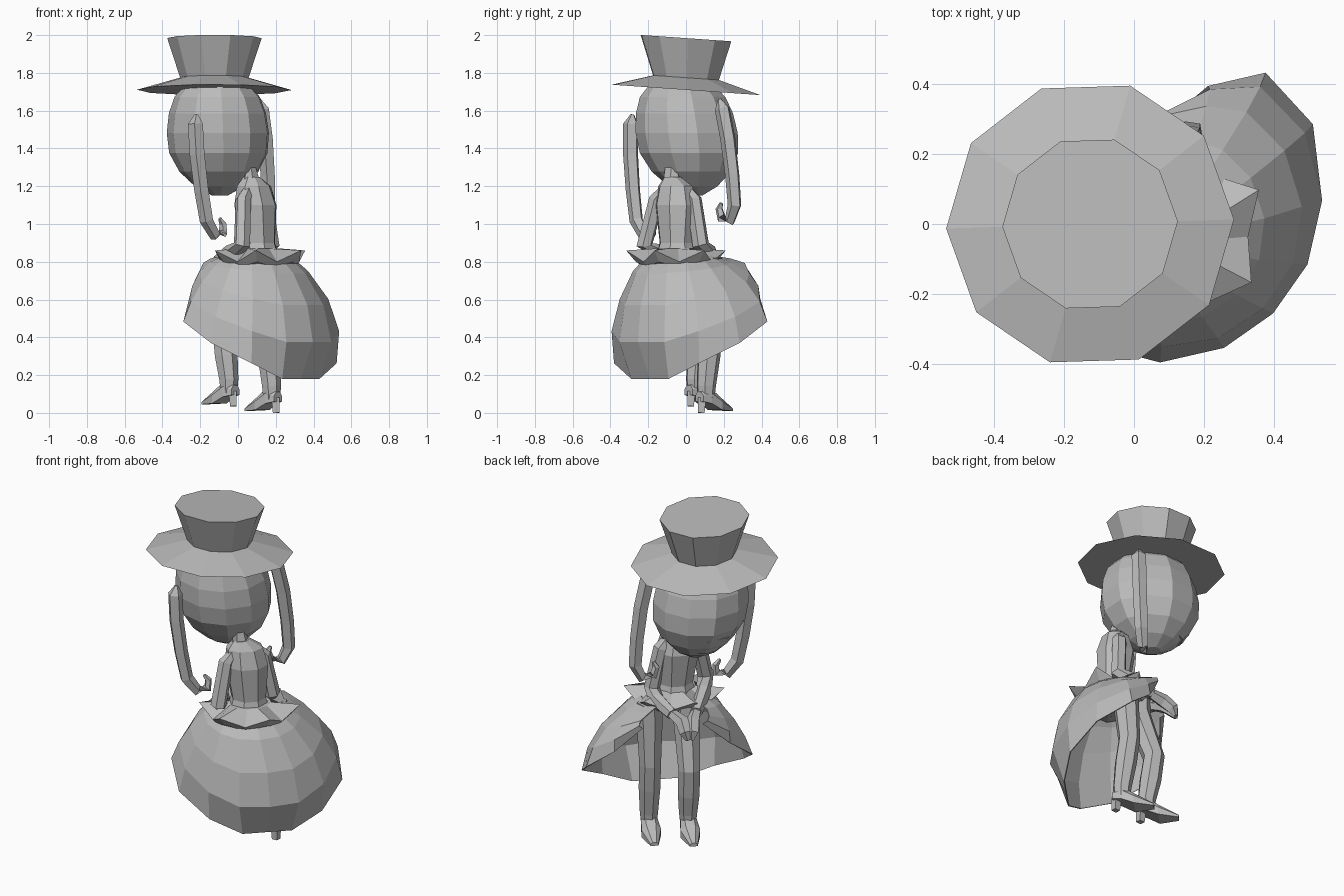
import bpy, bmesh
from math import sin, cos, pi, radians
from mathutils import Vector

if "Cube" in bpy.data.objects:
    bpy.data.objects.remove(bpy.data.objects["Cube"])

shade = 0.5
grey = bpy.data.materials.new("plain_grey")
grey.use_nodes = True
grey.diffuse_color = (shade, shade, shade, 1)
grey.node_tree.nodes["Principled BSDF"].inputs["Base Color"].default_value = (shade, shade, shade, 1)

# The figure is turned diagonally: side = sideways, fwd = the way it faces
diagonal = 0.5 ** 0.5


def place(side, fwd, z):
    return Vector((diagonal * (side - fwd), diagonal * (side + fwd), z))


def lerp(start, end, amount):
    return start + (end - start) * amount


def circle_angles(count, turn=0.0):
    return [2 * pi * (i + turn) / count for i in range(count)]


def loft(name, rings, closed=True, caps=True, thickness=0.0):
    """Skin a row of matching cross-sections."""
    bm = bmesh.new()
    rows = [[bm.verts.new(point) for point in ring] for ring in rings]
    count = len(rows[0])
    for lower, upper in zip(rows, rows[1:]):
        for i in range(count if closed else count - 1):
            j = (i + 1) % count
            bm.faces.new((lower[i], lower[j], upper[j], upper[i]))
    if caps:
        bm.faces.new(rows[0])
        bm.faces.new(rows[-1])
    bmesh.ops.recalc_face_normals(bm, faces=bm.faces)
    mesh = bpy.data.meshes.new(name)
    bm.to_mesh(mesh)
    bm.free()
    mesh.materials.append(grey)
    part = bpy.data.objects.new(name, mesh)
    bpy.context.collection.objects.link(part)
    if thickness:
        part.modifiers.new("thickness", "SOLIDIFY").thickness = thickness


def stack(name, layers, count, turn=0.0):
    """Body of oval rings: (side, fwd, z, side radius, fwd radius)."""
    angles = circle_angles(count, turn)
    loft(name, [[place(side + wide * cos(a), fwd + deep * sin(a), z) for a in angles]
                for side, fwd, z, wide, deep in layers])


def tube(name, path, count=6):
    """Tapered limb through points (side, fwd, z, radius)."""
    points = [place(side, fwd, z) for side, fwd, z, radius in path]
    rings = []
    for i, (point, stop) in enumerate(zip(points, path)):
        along = (points[min(i + 1, len(points) - 1)] - points[max(i - 1, 0)]).normalized()
        sideways = abs(along.dot(place(1, 0, 0))) > 0.9
        guide = place(0, 1, 0) if sideways else place(1, 0, 0)
        across = (guide - along * guide.dot(along)).normalized()
        other = along.cross(across)
        rings.append([point + stop[-1] * (across * cos(a) + other * sin(a))
                      for a in circle_angles(count)])
    loft(name, rings)


# Hat: ten-sided cone brim and flared crown, tipped slightly
def hat_ring(radius, z):
    return [Vector((radius * cos(a) - 0.125, radius * sin(a), z - 0.07 * radius * sin(a)))
            for a in circle_angles(10, 0.05)]


loft("hat_brim", [hat_ring(0.41, 1.71), hat_ring(0.18, 1.775)])
loft("hat_crown", [hat_ring(0.18, 1.77), hat_ring(0.25, 1.984)])

# Head: egg with a full skull and a narrower chin, leaning forward at the chin
skull = []
for step in range(1, 9):
    t = pi * (step + 0.2) / 9
    girth = sin(t) ** (0.5 if cos(t) > 0 else 1.4)
    skull.append((-0.065 - 0.03 * cos(t), 0.08 - 0.02 * cos(t), 1.45 + 0.31 * cos(t),
                  0.27 * girth, 0.28 * girth))
stack("head", skull, 11)

# Mouth fold on the lower face
stack("mouth_fold", [(-0.06, 0.17, 1.23, 0.1, 0.1), (-0.07, 0.19, 1.33, 0.17, 0.14)], 8)

# Long hair locks with curled ends; the pair leans with the head
lock = ((0.28, 1.58, 0.01), (0.295, 1.53, 0.042), (0.31, 1.37, 0.042), (0.31, 1.18, 0.04),
        (0.3, 1.02, 0.038), (0.25, 0.94, 0.032), (0.19, 0.95, 0.026), (0.18, 1, 0.02),
        (0.2, 1.03, 0.01))
for name, m in (("right_lock", 1), ("left_lock", -1)):
    tube(name, [(0.13 * (1 - z) + m * out, m * (0.045 + 0.04 * (1.6 - z)),
                 z + 0.04 + m * 0.04, radius) for out, z, radius in lock], 5)

# Torso and neck
stack("torso", [
    (0.04, -0.11, 0.8, 0.13, 0.12), (0.04, -0.11, 0.9, 0.1, 0.09),
    (0.03, -0.1, 1.1, 0.125, 0.11), (0.02, -0.1, 1.2, 0.105, 0.08),
    (0, -0.1, 1.25, 0.045, 0.045)], 8, 0.5)
tube("neck", [(0, -0.1, 1.2, 0.055), (-0.01, -0.1, 1.28, 0.04), (-0.05, 0.07, 1.35, 0.04)])

# Arms: down to the elbow, then forward so the hands meet
for name, m in (("right", 1), ("left", -1)):
    tube(name + "_arm", [
        (0.02 + m * 0.06, m * 0.02 - 0.1, 1.19, 0.025), (0.02 + m * 0.11, m * 0.03 - 0.1, 1.13, 0.042),
        (0.02 + m * 0.16, m * 0.05 - 0.12, 0.89, 0.045),
        (0.03 + m * 0.14, m * 0.03 - 0.03, 0.85, 0.045), (0.03 + m * 0.07, 0.11, 0.8, 0.035)])
    tube(name + "_hand", [
        (0.03 + m * 0.07, 0.1, 0.8, 0.03), (0.02 + m * 0.03, 0.17, 0.775, 0.04),
        (0.02 + m * 0.02, 0.22, 0.73, 0.035), (0.02 + m * 0.01, 0.235, 0.69, 0.012)], 5)


# Skirt: open at the front, level hem behind that climbs along the sides
def hem_height(degrees):
    if degrees < 100:
        return 0.18 + 0.29 * (max(0, degrees - 26) / 74) ** 1.2
    return lerp(0.47, 0.74, (degrees - 100) / 40)


rings = []
for drop, back, flank in ((0, 0.17, 0.19), (0.14, 0.26, 0.27), (0.4, 0.34, 0.37),
                          (0.7, 0.37, 0.44), (1, 0.28, 0.48)):
    ring = []
    for degrees in (-140, -120, -102, -78, -52, -26, 0, 26, 52, 78, 102, 120, 140):
        a = radians(degrees)
        spread = abs(degrees)
        sideness = sin(a) ** 2 if spread < 90 else 1
        # the front flaps narrow towards the waist
        narrowing = lerp(1, 0.55, drop * max(0, spread - 102) / 38)
        radius = lerp(back, flank, sideness) * narrowing
        ring.append(place(lerp(0.05, 0.1, min(1, 2 * drop)) + radius * sin(a),
                          0.03 * drop * sideness - 0.09 - radius * cos(a),
                          lerp(0.83, hem_height(spread), drop)))
    rings.append(ring)
loft("skirt", rings, closed=False, caps=False, thickness=0.006)

# Pointed ruffle around the waist
rings = []
for radius, z, wave in ((0.12, 0.87, 0), (0.255, 0.83, 0.03), (0.215, 0.785, 0.015), (0.12, 0.76, 0)):
    ring = []
    for i, a in enumerate(circle_angles(12, 0.5)):
        ripple = wave if i % 2 else -wave
        ring.append(place(0.045 + (radius + ripple) * cos(a),
                          0.85 * (radius + ripple) * sin(a) - 0.12, z + ripple))
    rings.append(ring)
loft("waist_ruffle", rings)

# Legs and heeled shoes
for name, side, fwd, lift, hip, knee in (("right", 0.2, -0.05, 0, -0.03, -0.01),
                                         ("left", 0, 0.07, 0.035, 0.02, 0.11)):
    tube(name + "_leg", [
        (side, hip, 0.82, 0.07), (side, hip, 0.72, 0.075), (side, knee, 0.45, 0.062),
        (side, lerp(knee, fwd, 0.5), 0.3, 0.062), (side, fwd, 0.14 + lift, 0.052),
        (side, fwd, 0.07 + lift, 0.045)], 7)
    # shoe upper: sections running heel to toe
    rings = []
    for along, wide, sole, top in ((-0.05, 0.03, 0.06, 0.11), (0, 0.045, 0.05, 0.14),
                                   (0.07, 0.055, 0.015, 0.09), (0.18, 0.022, 0.01, 0.03)):
        shoulder = lerp(sole, top, 0.6)
        outline = ((-wide, sole), (wide, sole), (wide, shoulder),
                   (wide / 2, top), (-wide / 2, top), (-wide, shoulder))
        rings.append([place(side + x, fwd + along, lift + z) for x, z in outline])
    loft(name + "_shoe", rings)
    tube(name + "_heel", [(side, fwd - 0.03, lift + 0.08, 0.03), (side, fwd - 0.035, lift, 0.024)], 4)
